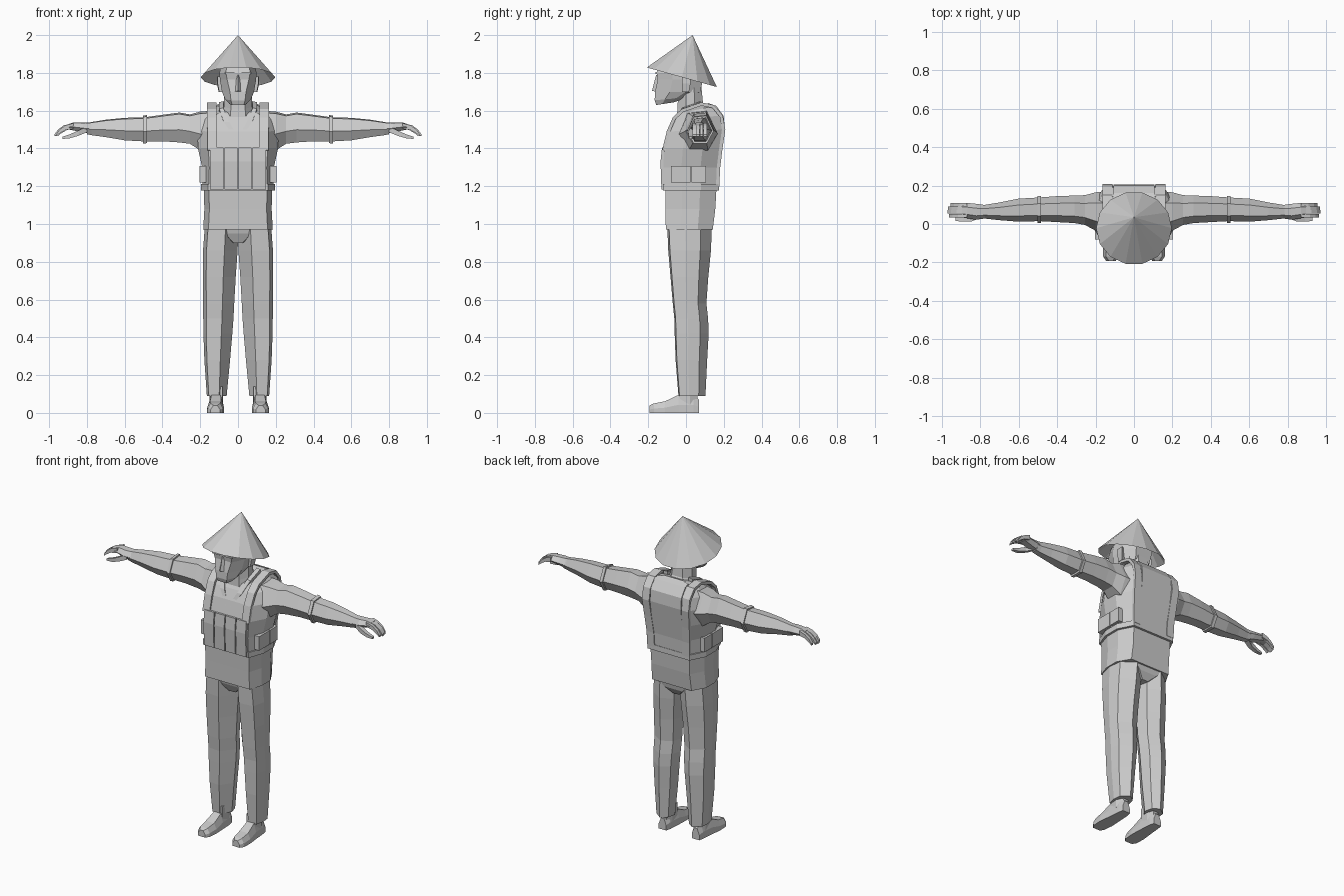
import bpy, bmesh, math
from mathutils import Vector

grey = bpy.data.materials.new("plain grey")
grey.diffuse_color = (0.6, 0.6, 0.6, 1)


def build(name, verts, faces, mirror=False):
    me = bpy.data.meshes.new(name)
    me.from_pydata(verts, [], faces)
    me.materials.append(grey)
    bm = bmesh.new()
    bm.from_mesh(me)
    bmesh.ops.recalc_face_normals(bm, faces=bm.faces)
    bm.to_mesh(me)
    bm.free()
    ob = bpy.data.objects.new(name, me)
    bpy.context.collection.objects.link(ob)
    if mirror:
        ob.modifiers.new("mirror", 'MIRROR').use_mirror_merge = False
    return ob


def loft(name, rings, mirror=False):
    """Skin a list of equal-length rings and cap both ends."""
    n, m = len(rings[0]), len(rings)
    faces = [(i * n + j, i * n + (j + 1) % n, (i + 1) * n + (j + 1) % n, (i + 1) * n + j)
             for i in range(m - 1) for j in range(n)]
    faces += [tuple(range(n)), tuple(range((m - 1) * n, m * n))]
    return build(name, [p for r in rings for p in r], faces, mirror)


def body_ring(zf, zb, w, f, b, fw=0.78, bw=0.7):
    """Symmetric section: front and back heights, half width, front and back depth."""
    d = b - f
    half = [(fw * w, f), (w, f + 0.33 * d), (w, f + 0.68 * d), (bw * w, b)]
    pts = [(0, f)] + half + [(0, b)] + [(-x, y) for x, y in reversed(half)]
    return [(x, y, zf + (zb - zf) * (y - f) / d) for x, y in pts]


def limb_ring(x, y0, y1, z0, z1):
    """Six-sided arm section across x."""
    cy, cz, ry, rz = (y0 + y1) / 2, (z0 + z1) / 2, (y1 - y0) / 2, (z1 - z0) / 2
    return [(x, cy + ry * a, cz + rz * c) for a, c in
            ((-1, -.15), (-.5, -1), (.5, -1), (1, -.1), (.45, 1), (-.5, .9))]


def ribbon(name, path, width, thick, mirror=True):
    """Flat strap whose width runs along x, following a path in y and z."""
    rings = []
    for i, p in enumerate(path):
        a, b = Vector(path[max(i - 1, 0)]), Vector(path[min(i + 1, len(path) - 1)])
        t = (b - a).normalized()
        nrm = Vector((0, -t.z, t.y)).normalized() * thick
        p, s = Vector(p), Vector((width / 2, 0, 0))
        rings.append([p - s - nrm, p + s - nrm, p + s + nrm, p - s + nrm])
    return loft(name, rings, mirror)


def box(name, x0, x1, y0, y1, z0, z1, mirror=False):
    return loft(name, [[(x0, y0, z), (x1, y0, z), (x1, y1, z), (x0, y1, z)]
                       for z in (z0, z1)], mirror)


# straw hat: an open tilted cone
N = 14
rim = []
for i in range(N):
    a = 2 * math.pi * (i + 0.5) / N
    s = math.cos(a)
    rim.append((0.197 * math.sin(a), -0.022 - 0.19 * s, 1.777 + 0.053 * s))
build("hat", rim + [(0, 0.035, 2.0)], [(i, (i + 1) % N, N) for i in range(N)])

# head, neck and face
loft("head", [body_ring(1.63, 1.645, .045, -.158, -.06, .7, .8),
              body_ring(1.655, 1.67, .068, -.166, .0, .55, .8),
              body_ring(1.70, 1.70, .085, -.164, .075, .5, .6),
              body_ring(1.765, 1.765, .096, -.15, .09, .6, .6),
              body_ring(1.80, 1.80, .098, -.155, .095, .65, .6),
              body_ring(1.85, 1.85, .09, -.135, .085, .65, .6),
              body_ring(1.91, 1.91, .05, -.06, .055)])
loft("neck", [body_ring(1.54, 1.60, .088, -.05, .12, .5, .5),
              body_ring(1.61, 1.64, .075, -.045, .09, .5, .5),
              body_ring(1.74, 1.74, .07, -.04, .08, .5, .5)])
loft("nose", [[(-.02, -.158, 1.70), (.02, -.158, 1.70), (0, -.18, 1.705)],
              [(-.011, -.14, 1.79), (.011, -.14, 1.79), (0, -.158, 1.79)]])
box("brow", .018, .07, -.161, -.14, 1.795, 1.805, True)
loft("ear", [[(.08, -.02, z0), (.08, .012, z0), (.103 + k, .016 + k, z0), (.1 + k, -.02, z0)]
             for z0, k in ((1.70, 0), (1.745, .008), (1.78, .008))], True)

# shirt tail under the vest
loft("shirt", [body_ring(.972, .972, .184, -.107, .142, .85, .75),
               body_ring(1.08, 1.08, .178, -.108, .155, .85, .75),
               body_ring(1.20, 1.20, .182, -.11, .162, .85, .75)])

# chest, with the section leaning forward towards the neck
loft("vest_body", [body_ring(1.18, 1.18, .188, -.115, .165, .82, .75),
                   body_ring(1.30, 1.30, .19, -.12, .17, .8, .75),
                   body_ring(1.40, 1.40, .212, -.115, .183, .74, .72),
                   body_ring(1.49, 1.50, .215, -.09, .198, .72, .7),
                   body_ring(1.55, 1.575, .19, -.06, .19, .72, .75),
                   body_ring(1.585, 1.625, .15, -.035, .15, .72, .8),
                   body_ring(1.595, 1.64, .10, -.02, .12)])
loft("vest_hem", [body_ring(z, z, .195, -.121, .175, .82, .75) for z in (1.178, 1.212)])

# open collar flaps forming a V
loft("collar", [[(.0, -.099, 1.455), (.018, -.1, 1.455), (.018, -.085, 1.455), (.0, -.085, 1.455)],
                [(.045, -.072, 1.54), (.075, -.072, 1.54), (.075, -.05, 1.54), (.045, -.05, 1.54)],
                [(.078, -.02, 1.615), (.1, -.02, 1.61), (.1, .01, 1.59), (.075, .01, 1.6)],
                [(.075, .08, 1.65), (.1, .08, 1.645), (.1, .08, 1.62), (.075, .08, 1.62)]], True)

# vest shoulder straps over to the back, and back yoke
ribbon("vest_strap", [(.137, -.117, 1.39), (.137, -.093, 1.49), (.14, -.062, 1.56),
                      (.14, -.02, 1.60), (.14, .08, 1.635), (.138, .145, 1.622),
                      (.138, .187, 1.57), (.138, .199, 1.50), (.132, .183, 1.39),
                      (.125, .171, 1.29), (.122, .168, 1.20)], .05, .009)
ribbon("back_panel", [(0, .13, 1.632), (0, .158, 1.622), (0, .196, 1.57), (0, .202, 1.50),
                      (0, .186, 1.39), (0, .172, 1.29), (0, .168, 1.2)], .215, .004, False)

# magazine pouches on the front and flat pouches on the sides
for i in range(4):
    x = -.15 + .075 * i
    loft(f"front_pouch_{i + 1}", [[(x + .003, f, z), (x + .072, f, z),
                                   (x + .072, -.1, z), (x + .003, -.1, z)]
                                  for z, f in ((1.182, -.13), (1.33, -.135), (1.405, -.127))])
for i, (y0, y1) in enumerate(((-.08, .024), (.03, .105))):
    box(f"side_pouch_{i + 1}", .17, .204, y0, y1, 1.22, 1.308, True)

# arms, with a rolled cuff around the elbow
loft("arm", [limb_ring(.13, -.05, .17, 1.37, 1.60), limb_ring(.20, -.035, .165, 1.39, 1.595),
             limb_ring(.255, -.005, .15, 1.425, 1.58), limb_ring(.31, .005, .148, 1.432, 1.59),
             limb_ring(.40, .01, .145, 1.438, 1.578), limb_ring(.495, .015, .138, 1.437, 1.565),
             limb_ring(.60, .012, .132, 1.443, 1.562), limb_ring(.70, .02, .112, 1.46, 1.552),
             limb_ring(.775, .028, .10, 1.47, 1.54), limb_ring(.80, .03, .10, 1.475, 1.535)], True)
loft("cuff", [limb_ring(.483, .005, .147, 1.428, 1.577),
              limb_ring(.503, .005, .147, 1.426, 1.573)], True)


# hand: palm, four curled fingers and thumb
loft("palm", [limb_ring(.77, .03, .098, 1.476, 1.538), limb_ring(.82, .022, .105, 1.485, 1.538),
              limb_ring(.87, .03, .11, 1.495, 1.538), limb_ring(.895, .034, .11, 1.5, 1.53)], True)
for i in range(4):
    y, k = .035 + .019 * i, (0, .008, .004, -.008)[i]
    loft(f"finger_{i + 1}", [[(x, y, z - h), (x, y + .018, z - h), (x, y + .018, z), (x, y, z)]
                             for x, z, h in ((.87, 1.534, .028), (.915 + k, 1.522, .025),
                                             (.945 + k, 1.50, .021), (.963 + k, 1.475, .011))], True)
loft("thumb", [[(x, y, z - h), (x, y + w, z - h), (x, y + w, z), (x, y, z)]
               for x, y, w, z, h in ((.80, .03, .035, 1.515, .03), (.845, .014, .03, 1.495, .028),
                                     (.89, .012, .024, 1.475, .021), (.93, .016, .017, 1.462, .012))], True)


# trousers: inner, outer, front and back limits per height
def leg_ring(z, xi, xo, f, b, zi=None):
    w, d = xo - xi, b - f
    pts = [(.38, 0), (.9, .04), (1, .4), (.95, .75), (.5, 1), (.12, .8), (0, .45)]
    return [(xi + w * u, f + d * v, z if zi is None else z + (zi - z) * max(0, 1 - u * 1.7))
            for u, v in pts]


loft("trouser_leg", [leg_ring(.09, .06, .165, -.04, .103), leg_ring(.28, .042, .178, -.055, .112),
                     leg_ring(.42, .03, .183, -.06, .12), leg_ring(.50, .024, .184, -.062, .117),
                     leg_ring(.58, .02, .184, -.07, .108), leg_ring(.72, .012, .186, -.082, .118),
                     leg_ring(.86, .002, .185, -.094, .132), leg_ring(.985, -.002, .176, -.099, .137)], True)
loft("trouser_seat", [body_ring(.90, .90, .03, -.06, .10), body_ring(.95, .94, .09, -.085, .125),
                      body_ring(.99, .99, .165, -.095, .135)])

# ankles and shoes
loft("ankle", [[(.083, -.035, z), (.145, -.035, z), (.15, .02, z), (.13, .06, z), (.095, .06, z),
                (.08, .02, z)] for z in (.04, .14)], True)
loft("shoe", [[(x0, y, 0), (x1, y, 0), (x1, y, h * .45), (x1 - .015, y, h), (x0 + .015, y, h),
               (x0, y, h * .45)]
              for y, x0, x1, h in ((-.192, .095, .145, .04), (-.17, .08, .16, .05),
                                   (-.11, .074, .163, .062), (-.04, .077, .155, .095),
                                   (.04, .082, .148, .095), (.07, .09, .142, .07))], True)
